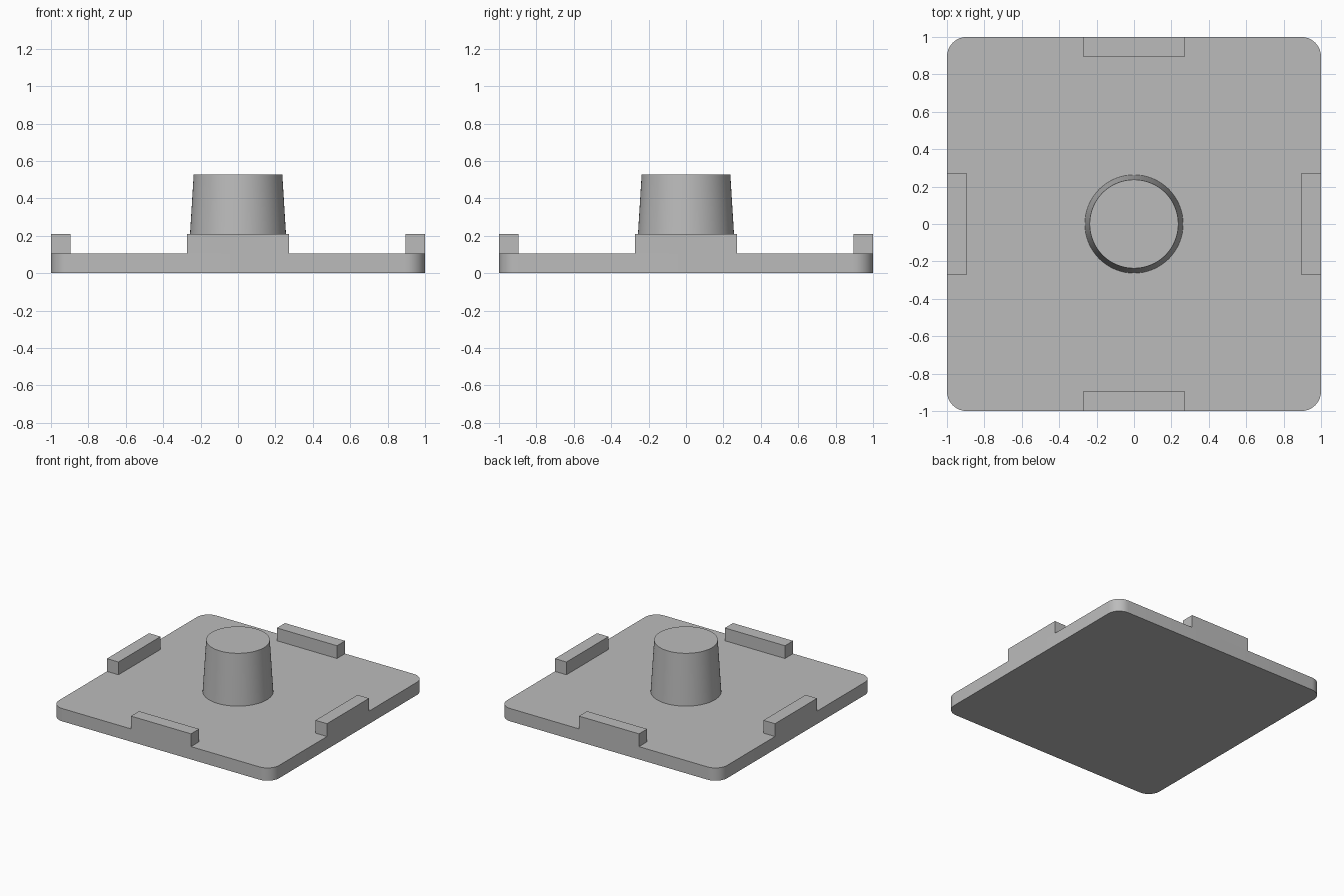
import bpy
import bmesh
from math import radians
from mathutils import Matrix

cube = bpy.data.objects.get("Cube")
if cube:
    bpy.data.objects.remove(cube, do_unlink=True)

PLATE = 0.105      # plate thickness, also tab height and depth
TAB_LENGTH = 0.546
PEG_TOP = 0.527

grey = bpy.data.materials.new("plain grey")
grey.use_nodes = True
colour = (0.5, 0.5, 0.5, 1)
grey.diffuse_color = colour
grey.node_tree.nodes["Principled BSDF"].inputs["Base Color"].default_value = colour


def add_part(name, bm):
    mesh = bpy.data.meshes.new(name)
    bm.to_mesh(mesh)
    bm.free()
    mesh.materials.append(grey)
    obj = bpy.data.objects.new(name, mesh)
    bpy.context.collection.objects.link(obj)
    bpy.ops.object.select_all(action="DESELECT")
    obj.select_set(True)
    bpy.context.view_layer.objects.active = obj
    bpy.ops.object.shade_smooth_by_angle(angle=radians(30))
    return obj


def box(size, centre):
    bm = bmesh.new()
    bmesh.ops.create_cube(bm, size=1)
    bmesh.ops.scale(bm, vec=size, verts=bm.verts)
    bmesh.ops.translate(bm, vec=centre, verts=bm.verts)
    return bm


# Square plate with rounded vertical corners
bm = box((2, 2, PLATE), (0, 0, PLATE / 2))
corners = [e for e in bm.edges
           if abs(e.verts[0].co.z - e.verts[1].co.z) > PLATE / 2]
bmesh.ops.bevel(bm, geom=corners, offset=0.105, segments=10,
                profile=0.5, affect="EDGES")
add_part("base_plate", bm)

# Raised tab flush with the middle of each edge
for i, side in enumerate(("front", "left", "back", "right")):
    bm = box((TAB_LENGTH, PLATE, PLATE), (0, PLATE / 2 - 1, PLATE * 1.5))
    bmesh.ops.rotate(bm, verts=bm.verts, cent=(0, 0, 0),
                     matrix=Matrix.Rotation(radians(90 * i), 3, "Z"))
    add_part(side + "_tab", bm)

# Tapered central peg
bm = bmesh.new()
bmesh.ops.create_cone(bm, cap_ends=True, segments=64, radius1=0.263,
                      radius2=0.237, depth=PEG_TOP - PLATE)
bmesh.ops.translate(bm, vec=(0, 0, (PEG_TOP + PLATE) / 2), verts=bm.verts)
add_part("center_peg", bm)
